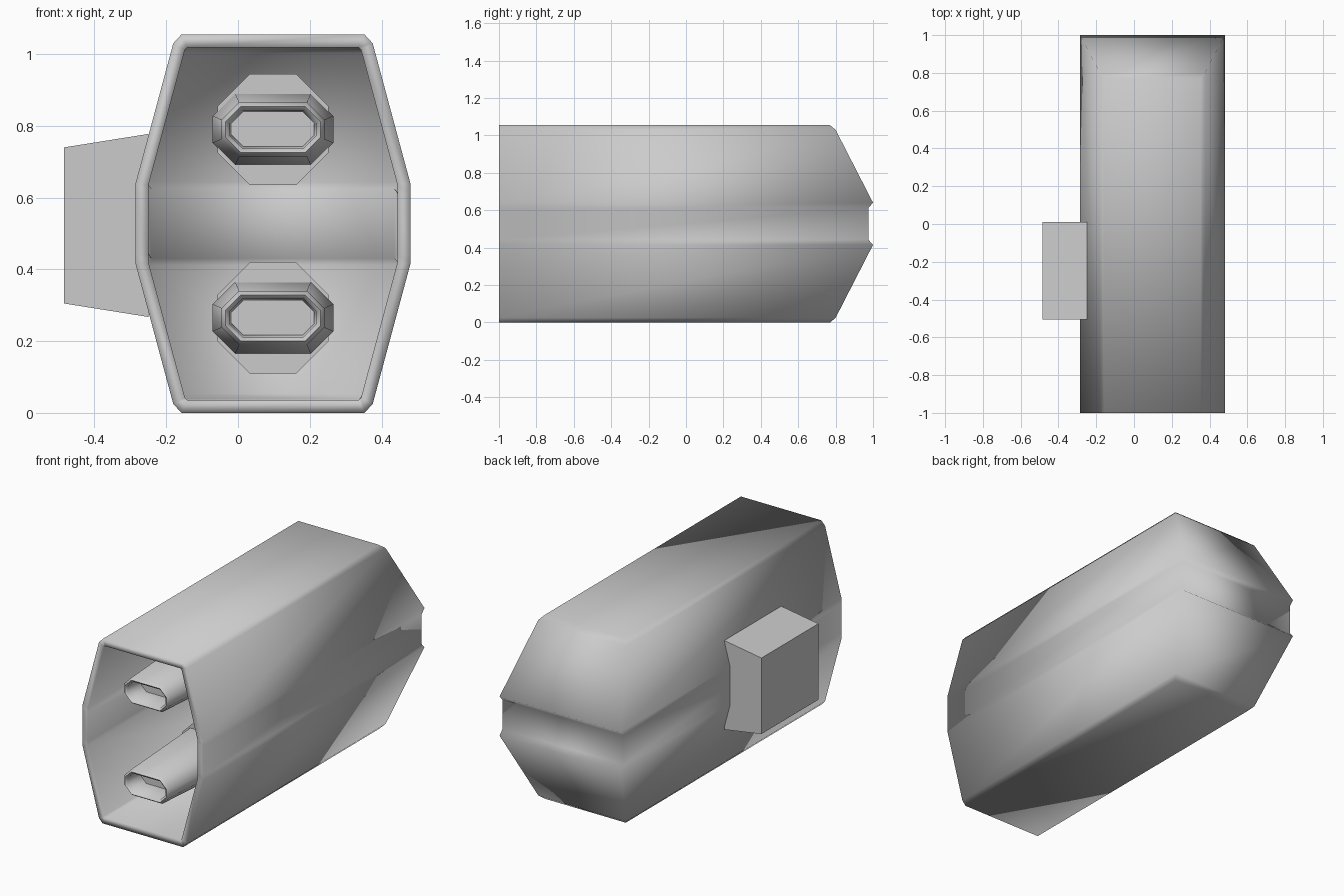
import bpy, bmesh, math

if "Cube" in bpy.data.objects:
    bpy.data.objects.remove(bpy.data.objects["Cube"])

CX, CZ = 0.0975, 0.5275   # centre line of the housing


def make(name, verts, faces, smooth=None):
    me = bpy.data.meshes.new(name)
    bm = bmesh.new()
    vs = [bm.verts.new(v) for v in verts]
    for f in faces:
        bm.faces.new([vs[i] for i in f])
    bmesh.ops.recalc_face_normals(bm, faces=bm.faces)
    bm.to_mesh(me)
    bm.free()
    ob = bpy.data.objects.new(name, me)
    bpy.context.collection.objects.link(ob)
    if smooth:
        me.shade_smooth()
        if smooth < 180:
            me.set_sharp_from_angle(angle=math.radians(smooth))
    return ob


def loft(name, rings, smooth=None):
    """Join equal rings of points and cap both ends."""
    n = len(rings[0])
    faces = [[k * n + i, k * n + (i + 1) % n, (k + 1) * n + (i + 1) % n, (k + 1) * n + i]
             for k in range(len(rings) - 1) for i in range(n)]
    faces += [list(range(n)), list(range((len(rings) - 1) * n, len(rings) * n))]
    return make(name, [p for r in rings for p in r], faces, smooth)


# Housing: height above centre, half width, y of the back surface (mirrored in z)
half = [(0.5275, 0.255, 0.77), (0.5025, 0.278, 0.80), (0.1125, 0.383, 1.0), (0.085, 0.383, 0.975)]
levels = half + [(-h, w, y) for h, w, y in reversed(half)]
verts, faces = [], []
for h, w, y in levels:
    verts += [(CX + sx * w, yy, CZ + h) for sx, yy in ((-1, -1), (-1, y), (1, y), (1, -1))]
last = len(levels) - 1
for k in range(last):
    a = 4 * k
    faces += [[a + i, a + i + 1, a + i + 5, a + i + 4] for i in range(3)]
faces += [[0, 1, 2, 3], [4 * last + i for i in range(4)]]
housing = make("housing", verts, faces, 180)
shell = housing.modifiers.new("wall", "SOLIDIFY")
shell.thickness = 0.036
shell.offset = -1
shell.use_even_offset = True


# Two inner nozzles, each on an eight-sided stem
def nozzle_ring(w, h, c, y, z):
    quarter = [(w, h - c), (w - c, h)]
    pts = quarter + [(-x, q) for x, q in reversed(quarter)]
    pts += [(-x, -q) for x, q in pts]
    return [(CX + x, y, z + q) for x, q in pts]


for side, z in (("upper", 0.79), ("lower", 0.265)):
    loft(side + "_nozzle", [
        nozzle_ring(0.168, 0.10, 0.062, -0.40, z),
        nozzle_ring(0.143, 0.075, 0.048, -0.96, z),
        nozzle_ring(0.132, 0.064, 0.042, -0.975, z),
        nozzle_ring(0.120, 0.053, 0.035, -0.965, z),
        nozzle_ring(0.115, 0.048, 0.032, -0.85, z)], 50)
    loft(side + "_stem", [
        [(CX + 0.168 * math.cos(a), y, z + 0.168 * math.sin(a))
         for a in (math.radians(22.5 + 45 * i) for i in range(8))]
        for y in (-0.42, 0.76)])

# Side mounting block, narrowing outward
loft("side_block", [
    [(x, y, z) for y, z in ((-0.505, CZ - 0.005 - h), (0.01, CZ - 0.005 - h),
                            (0.01, CZ - 0.005 + h), (-0.505, CZ - 0.005 + h))]
    for x, h in ((-0.485, 0.2175), (-0.25, 0.255))])
